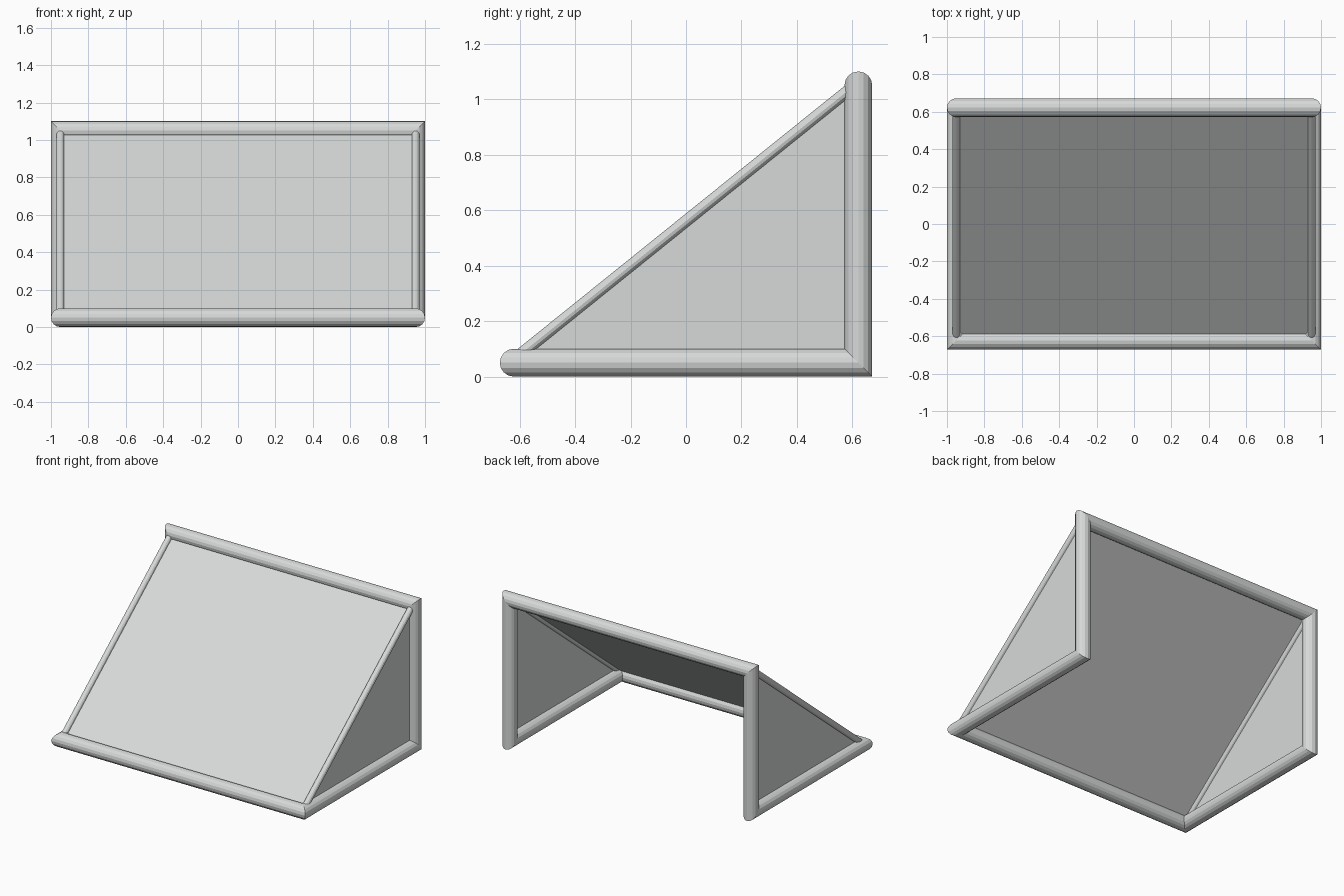
import bpy, math
from mathutils import Vector

if "Cube" in bpy.data.objects:
    bpy.data.objects.remove(bpy.data.objects["Cube"])

X, Y, Z0, Z1 = 0.95, 0.622, 0.05, 1.051   # frame centre lines
R, R_THIN = 0.05, 0.021

grey = bpy.data.materials.new("light_grey")
grey.diffuse_color = (0.68, 0.70, 0.69, 1)
grey.use_nodes = True
grey.node_tree.nodes["Principled BSDF"].inputs["Base Color"].default_value = grey.diffuse_color


def make(name, verts, faces):
    me = bpy.data.meshes.new(name)
    me.from_pydata(verts, [], faces)
    me.materials.append(grey)
    ob = bpy.data.objects.new(name, me)
    bpy.context.collection.objects.link(ob)
    return ob


def tube(name, a, b, r, cut_a, cut_b, sides=16):
    """Round bar from a to b, its ends cut by planes with the given normals."""
    d = (b - a).normalized()
    u = Vector((1, 0, 0)) if abs(d.x) < 0.5 else Vector((0, 1, 0))
    v = d.cross(u)
    verts = []
    for p, n in ((a, cut_a), (b, cut_b)):
        for i in range(sides):
            t = 2 * math.pi * i / sides
            o = (u * math.cos(t) + v * math.sin(t)) * r
            verts.append(p + o - d * (o.dot(n) / d.dot(n)))
    faces = [(i, (i + 1) % sides, sides + (i + 1) % sides, sides + i)
             for i in range(sides)]
    return make(name, verts, faces)


# Main frame: closed loop of six mitred bars
path = [Vector(p) for p in ((-X, -Y, Z0), (X, -Y, Z0), (X, Y, Z0),
                            (X, Y, Z1), (-X, Y, Z1), (-X, Y, Z0))]
names = ["front_bar", "right_base_bar", "right_post",
         "top_bar", "left_post", "left_base_bar"]
dirs = [(path[(i + 1) % 6] - path[i]).normalized() for i in range(6)]
for i, name in enumerate(names):
    tube(name, path[i], path[(i + 1) % 6], R,
         dirs[i - 1] + dirs[i], dirs[i] + dirs[(i + 1) % 6])

# Thin sloping braces and triangular side sheets
for s, side in ((-1, "left"), (1, "right")):
    x = s * X
    a, b = Vector((x, -Y + 0.02, Z0 + 0.027)), Vector((x, Y, Z1 + 0.011))
    d = (b - a).normalized()
    tube(side + "_brace", a, b, R_THIN, d, d, 12)
    tri = [(x, -Y, Z0), (x, Y, Z0), (x, Y, Z1)]
    make(side + "_sheet", tri, [(0, 1, 2) if s > 0 else (2, 1, 0)])

# Sloping sheet
make("sloping_sheet", [(-X, -Y, Z0 + 0.01), (X, -Y, Z0 + 0.01),
                       (X, Y, Z1 + 0.01), (-X, Y, Z1 + 0.01)], [(0, 1, 2, 3)])
